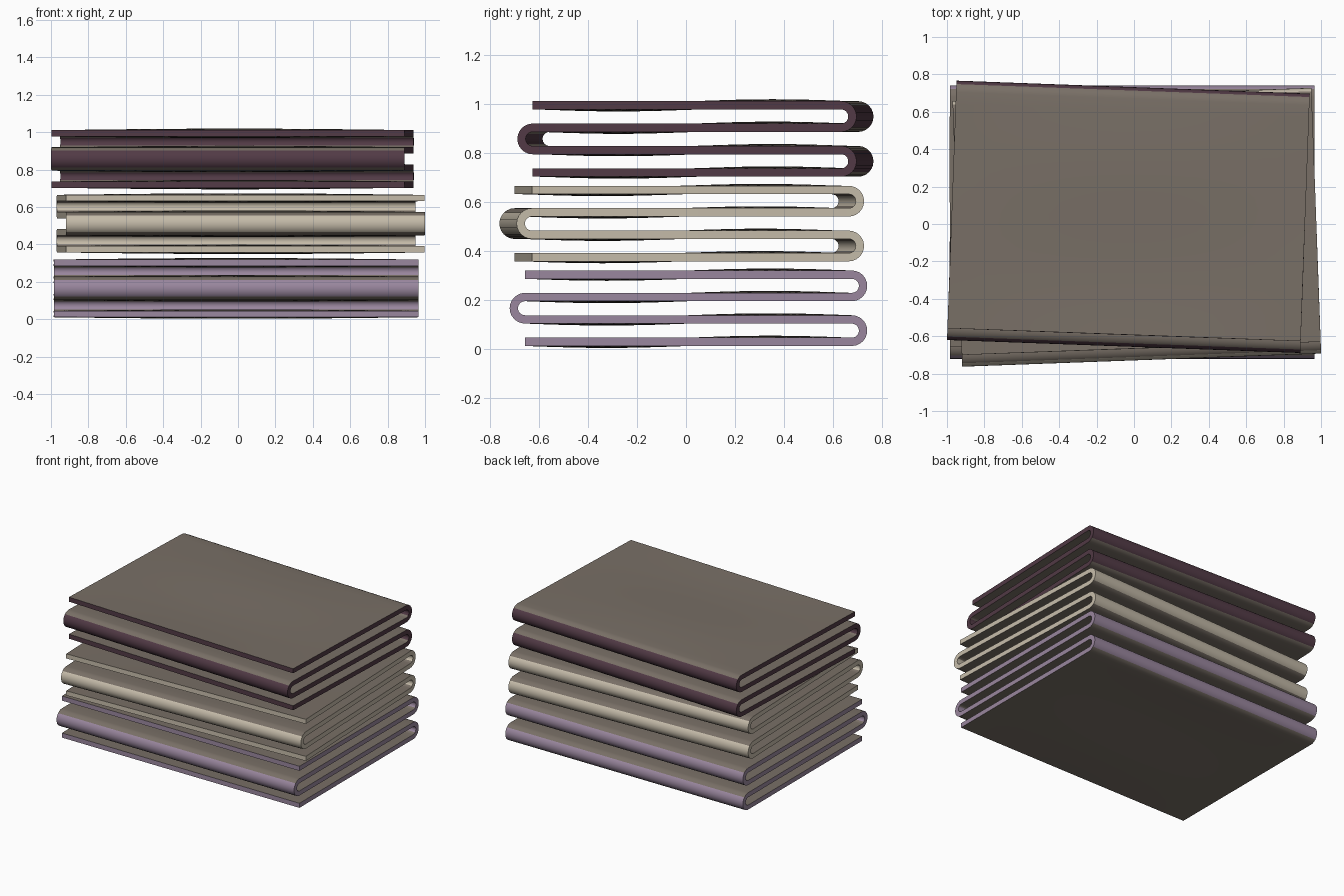
import bpy, bmesh
from math import sin, cos, pi, radians

if "Cube" in bpy.data.objects:
    bpy.data.objects.remove(bpy.data.objects["Cube"])

THICK = 0.034      # cloth thickness
PITCH = 0.0915     # height between folded layers
LAYERS = 4
FLAT_SEGS, BEND_SEGS, WIDTH_SEGS = 20, 12, 16


def make_material(name, rgb):
    mat = bpy.data.materials.new(name)
    mat.diffuse_color = (*rgb, 1)
    mat.use_nodes = True
    mat.node_tree.nodes["Principled BSDF"].inputs["Base Color"].default_value = mat.diffuse_color
    return mat


def fold_path(half):
    """Centreline (y, z) of a zigzag fold with round bends."""
    pts, r = [], PITCH / 2
    for i in range(LAYERS):
        side = 1 if i % 2 == 0 else -1
        z = i * PITCH
        for k in range(FLAT_SEGS + 1):
            pts.append((side * half * (2 * k / FLAT_SEGS - 1), z))
        if i < LAYERS - 1:
            for k in range(1, BEND_SEGS):
                a = -pi / 2 + pi * k / BEND_SEGS
                pts.append((side * (half + r * cos(a)), z + r + r * sin(a)))
    return pts


def folded_cloth(name, mats, width, half, loc, turn):
    bm = bmesh.new()
    rows = []
    for y, z in fold_path(half):
        row = []
        for j in range(WIDTH_SEGS + 1):
            u = j / WIDTH_SEGS - 0.5
            # gentle ripple, fading out at the side edges
            wave = 0.008 * sin(pi * y / half) * cos(pi * u) if abs(y) < half else 0
            row.append(bm.verts.new((u * width, y, z + wave)))
        rows.append(row)
    for a, b in zip(rows, rows[1:]):
        for j in range(WIDTH_SEGS):
            f = bm.faces.new((a[j], a[j + 1], b[j + 1], b[j]))
            f.smooth = True
            f.normal_update()
            f.material_index = 0 if abs(f.normal.z) > 0.7 else 1
    mesh = bpy.data.meshes.new(name)
    bm.to_mesh(mesh)
    bm.free()
    for m in mats:
        mesh.materials.append(m)
    ob = bpy.data.objects.new(name, mesh)
    bpy.context.collection.objects.link(ob)
    ob.location = loc
    ob.rotation_euler.z = radians(turn)
    # give the sheet thickness, with the coloured hem on the rim
    mod = ob.modifiers.new("thickness", 'SOLIDIFY')
    mod.thickness = THICK
    mod.offset = 0
    mod.material_offset_rim = 1
    bpy.ops.object.select_all(action='DESELECT')
    bpy.context.view_layer.objects.active = ob
    ob.select_set(True)
    bpy.ops.object.modifier_apply(modifier=mod.name)
    bpy.ops.object.shade_smooth_by_angle(angle=radians(40))
    return ob


weave = make_material("weave", (0.19, 0.16, 0.133))
purple = make_material("purple", (0.32, 0.24, 0.34))
cream = make_material("cream", (0.56, 0.50, 0.40))
plum = make_material("plum", (0.083, 0.042, 0.06))

# three stacked folded cloths, each slightly smaller and twisted
folded_cloth("bottom_cloth", (weave, purple), 1.95, 0.668, (-0.01, 0.01, 0.028), 0)
folded_cloth("middle_cloth", (weave, cream), 1.92, 0.648, (0.015, -0.0175, 0.374), 2.1)
folded_cloth("top_cloth", (weave, plum), 1.89, 0.631, (-0.03, 0.0385, 0.72), -2.1)
